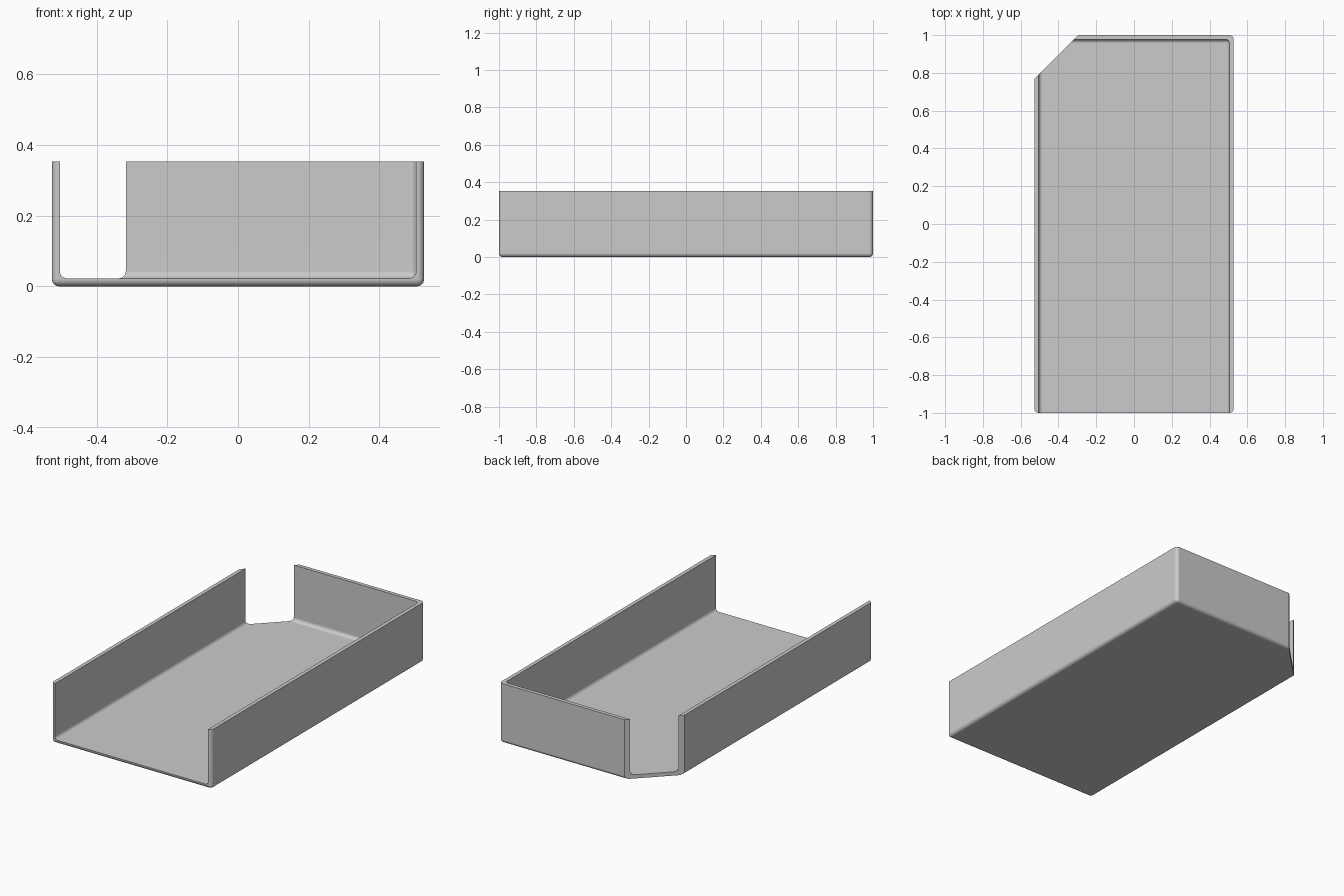
import bpy
import bmesh
import math
from mathutils import Vector

cube = bpy.data.objects.get("Cube")
if cube:
    bpy.data.objects.remove(cube, do_unlink=True)

HALF_X, HALF_Y, HEIGHT = 0.527, 1.0, 0.354
WALL, FILLET = 0.0225, 0.021

grey = bpy.data.materials.new("light grey")
grey.use_nodes = True
colour = (0.6, 0.6, 0.6, 1)
grey.diffuse_color = colour
grey.node_tree.nodes["Principled BSDF"].inputs["Base Color"].default_value = colour


def rounded_box(name, low, high, radius, chamfer=None):
    """Box with every edge rounded except those around its top."""
    low, high = Vector(low), Vector(high)
    bm = bmesh.new()
    bmesh.ops.create_cube(bm, size=1)
    for v in bm.verts:
        v.co = [(low[i] + high[i]) / 2 + v.co[i] * (high[i] - low[i]) for i in range(3)]
    edges = [e for e in bm.edges if any(v.co.z < high.z - 1e-4 for v in e.verts)]
    bmesh.ops.bevel(bm, geom=edges, offset=radius, segments=6, profile=0.5,
                    affect='EDGES', clamp_overlap=True)
    if chamfer:
        # Slice off one vertical corner and close the cut
        point, normal = chamfer
        cut = bmesh.ops.bisect_plane(bm, geom=bm.verts[:] + bm.edges[:] + bm.faces[:],
                                     plane_co=point, plane_no=normal, clear_outer=True)
        rim = [g for g in cut["geom_cut"] if isinstance(g, bmesh.types.BMEdge)]
        bmesh.ops.contextual_create(bm, geom=rim)
    bmesh.ops.recalc_face_normals(bm, faces=bm.faces[:])
    mesh = bpy.data.meshes.new(name)
    bm.to_mesh(mesh)
    bm.free()
    mesh.materials.append(grey)
    obj = bpy.data.objects.new(name, mesh)
    bpy.context.collection.objects.link(obj)
    return obj


# Tray body with its back right corner cut at 45 degrees
tray = rounded_box("tray", (-HALF_X, -HALF_Y, 0), (HALF_X, HALF_Y, HEIGHT), FILLET,
                   chamfer=((-HALF_X, 0.768, 0), (-1, 1, 0)))

# Hollow that is open at the top, the front and the cut corner
cavity = rounded_box("cavity_cutter", (-HALF_X + WALL, -HALF_Y - 0.5, WALL),
                     (HALF_X - WALL, HALF_Y - WALL, HEIGHT + 0.5), FILLET)

hollow = tray.modifiers.new("hollow", 'BOOLEAN')
hollow.operation = 'DIFFERENCE'
hollow.solver = 'EXACT'
hollow.object = cavity

bpy.ops.object.select_all(action='DESELECT')
tray.select_set(True)
bpy.context.view_layer.objects.active = tray
bpy.ops.object.modifier_apply(modifier=hollow.name)
bpy.data.objects.remove(cavity, do_unlink=True)

# Smooth fillets, flat walls
bpy.ops.object.shade_smooth_by_angle(angle=math.radians(30))
weighted = tray.modifiers.new("flat_walls", 'WEIGHTED_NORMAL')
weighted.keep_sharp = True
